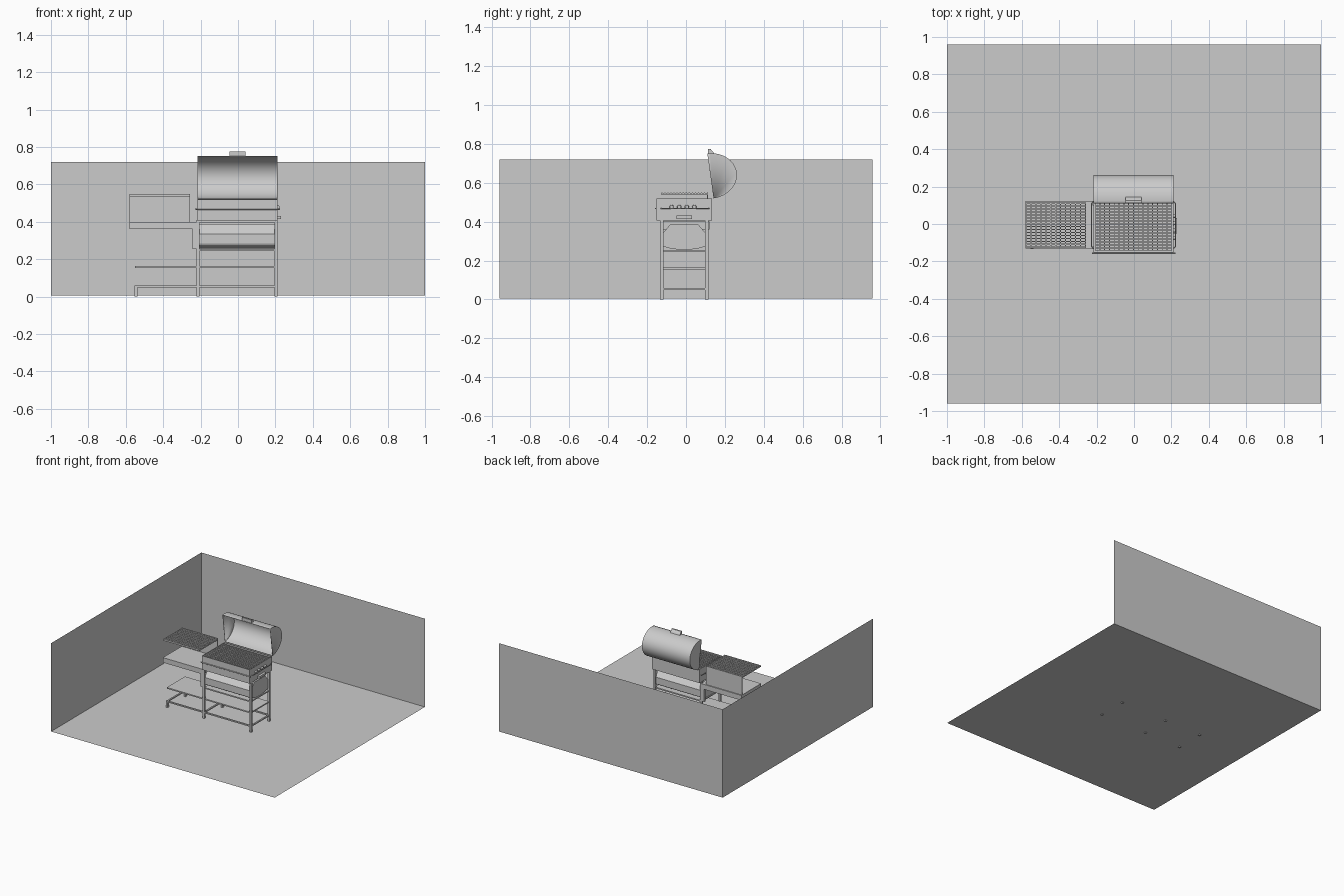
import bpy, bmesh, math
from mathutils import Vector

cube = bpy.data.objects.get("Cube")
if cube:
    bpy.data.objects.remove(cube)


def finish(name, bm, smooth=False):
    bmesh.ops.recalc_face_normals(bm, faces=bm.faces)
    mesh = bpy.data.meshes.new(name)
    bm.to_mesh(mesh)
    bm.free()
    obj = bpy.data.objects.new(name, mesh)
    bpy.context.collection.objects.link(obj)
    if smooth:
        bpy.ops.object.select_all(action='DESELECT')
        obj.select_set(True)
        bpy.context.view_layer.objects.active = obj
        bpy.ops.object.shade_smooth_by_angle()
    return obj


def add_box(bm, x, y, z):
    """Add a box given its (min, max) along each axis."""
    verts = bmesh.ops.create_cube(bm, size=1)["verts"]
    for v in verts:
        v.co = Vector([(r[0] + r[1]) / 2 + c * (r[1] - r[0])
                       for r, c in zip((x, y, z), v.co)])
    return verts


def box(name, x, y, z):
    bm = bmesh.new()
    add_box(bm, x, y, z)
    return finish(name, bm)


def extrude_x(name, profile, x0, x1, open_edge=False, smooth=False):
    """Sweep a (y, z) profile along x, with capped ends."""
    bm = bmesh.new()
    rings = [[bm.verts.new((x, y, z)) for y, z in profile] for x in (x0, x1)]
    count = len(profile)
    for i in range(count - 1 if open_edge else count):
        j = (i + 1) % count
        bm.faces.new((rings[0][i], rings[0][j], rings[1][j], rings[1][i]))
    for ring in rings:
        bm.faces.new(ring)
    return finish(name, bm, smooth)


def rod(name, points, radius):
    curve = bpy.data.curves.new(name, 'CURVE')
    curve.dimensions = '3D'
    curve.bevel_depth = radius
    curve.bevel_resolution = 2
    curve.use_fill_caps = True
    spline = curve.splines.new('POLY')
    spline.points.add(len(points) - 1)
    for p, co in zip(spline.points, points):
        p.co = (*co, 1)
    obj = bpy.data.objects.new(name, curve)
    bpy.context.collection.objects.link(obj)
    return obj


def grate(name, x, y, z, bars, crossbars, t=0.003):
    """Framed grid of bars."""
    bm = bmesh.new()
    for i in range(bars + 1):
        c = y[0] + t + (y[1] - y[0] - 2 * t) * i / bars
        add_box(bm, x, (c - t, c + t), z)
    for i in range(crossbars + 1):
        c = x[0] + t + (x[1] - x[0] - 2 * t) * i / crossbars
        add_box(bm, (c - t, c + t), y, (z[0], z[1] - 0.002))
    return finish(name, bm)


# Floor and two walls
def quad(name, corners):
    bm = bmesh.new()
    bm.faces.new([bm.verts.new(c) for c in corners])
    return finish(name, bm)


W, D, F, H = 1.0, 0.96, 0.006, 0.72
quad("floor", [(-W, -D, F), (W, -D, F), (W, D, F), (-W, D, F)])
quad("back_wall", [(-W, D, F), (W, D, F), (W, D, H), (-W, D, H)])
quad("side_wall", [(-W, -D, F), (-W, D, F), (-W, D, H), (-W, -D, H)])

# Legs
FRONT, BACK = -0.125, 0.107
for side, y in (("front", FRONT), ("back", BACK)):
    for label, x, top in (("inner", -0.215, 0.41), ("outer", 0.203, 0.41),
                          ("shelf", -0.545, 0.058)):
        box(f"{side}_{label}_leg", (x - 0.008, x + 0.008),
            (y - 0.008, y + 0.008), (0, top))
    box(f"{side}_lower_rail", (-0.55, 0.21), (y - 0.006, y + 0.006), (0.048, 0.058))
    box(f"{side}_top_rail", (-0.215, 0.203), (y - 0.006, y + 0.006), (0.395, 0.41))
for label, x in (("shelf", -0.545), ("inner", -0.215), ("outer", 0.203)):
    box(f"{label}_cross_rail", (x - 0.006, x + 0.006), (FRONT, BACK), (0.048, 0.058))

# Shelves
box("long_shelf", (-0.55, 0.203), (FRONT, BACK), (0.154, 0.164))
box("upper_shelf", (-0.215, 0.203), (FRONT, BACK), (0.244, 0.254))

# Charcoal drum under the firebox
mid, half = (FRONT + BACK) / 2, 0.115
belly = [(mid + half * math.cos(a), 0.284 - 0.028 * math.sin(a))
         for a in [math.pi * i / 12 for i in range(13)]]
extrude_x("charcoal_drum",
          belly + [(mid - half, 0.335), (mid - 0.07, 0.388),
                   (mid + 0.07, 0.388), (mid + half, 0.335)],
          -0.213, 0.2)

# Firebox: an open tray with thin walls
bm = bmesh.new()
x0, x1, y0, y1, z0, z1, t = -0.217, 0.211, -0.152, 0.135, 0.407, 0.52, 0.006
add_box(bm, (x0, x1), (y0, y1), (z0, z0 + t))
for x in ((x0, x0 + t), (x1 - t, x1)):
    add_box(bm, x, (y0, y1), (z0, z1))
for y in ((y0, y0 + t), (y1 - t, y1)):
    add_box(bm, (x0, x1), y, (z0, z1))
finish("firebox", bm)
box("coal_bed", (x0 + t, x1 - t), (y0 + t, y1 - t), (0.44, 0.47))
grate("main_grate", (x0 + t, x1 - t), (y0 + t, 0.115), (0.508, 0.516), 16, 16, 0.0025)

# Rails around the firebox
rod("front_handle", [(-0.225, -0.157, 0.468), (0.222, -0.157, 0.468)], 0.004)
for side, x in (("left", 0.222), ("right", -0.227)):
    wall = x1 if x > 0 else x0
    rod(f"{side}_handle", [(wall, -0.13, 0.468), (x, -0.12, 0.468),
                           (x, 0.11, 0.468), (wall, 0.12, 0.468)], 0.003)

# Control knobs and drawer pull on the end
for i in range(4):
    bm = bmesh.new()
    bmesh.ops.create_cone(bm, cap_ends=True, segments=16, radius1=0.011,
                          radius2=0.009, depth=0.012)
    for v in bm.verts:
        v.co = Vector((0.217 + v.co.z, -0.074 + 0.039 * i + v.co.x, 0.476 + v.co.y))
    finish(f"knob_{i + 1}", bm, True)
box("drawer_pull", (0.208, 0.23), (-0.05, 0.032), (0.415, 0.432))

# Open lid: half-round shell with closed ends, mouth towards the front
top, bottom = Vector((0.11, 0.75)), Vector((0.142, 0.52))
centre, arm = (top + bottom) / 2, (top - bottom) / 2
out = Vector((arm.y, -arm.x)).normalized() * 0.136
arc = [centre + arm * math.cos(a) + out * math.sin(a)
       for a in [math.pi * i / 32 for i in range(33)]]
lid = extrude_x("lid", [tuple(p) for p in arc], -0.217, 0.211, True, True)
shell = lid.modifiers.new("thickness", 'SOLIDIFY')
shell.thickness = 0.004

# Lid handle
extrude_x("lid_handle", [(0.113, 0.745), (0.113, 0.775), (0.125, 0.775),
                         (0.137, 0.762), (0.145, 0.75)], -0.045, 0.04)

# Side table with its raised grate
TX, TY = (-0.58, -0.257), (-0.132, 0.122)
box("side_tray", (-0.58, -0.217), TY, (0.36, 0.4))
box("side_back_panel", TX, (0.108, 0.114), (0.4, 0.545))
grate("side_grate", TX, (-0.127, 0.114), (0.536, 0.549), 15, 12)
for side, y in (("front", (-0.13, -0.115)), ("back", (0.1, 0.115))):
    box(f"{side}_table_bracket", (-0.243, -0.215), y, (0.255, 0.36))
